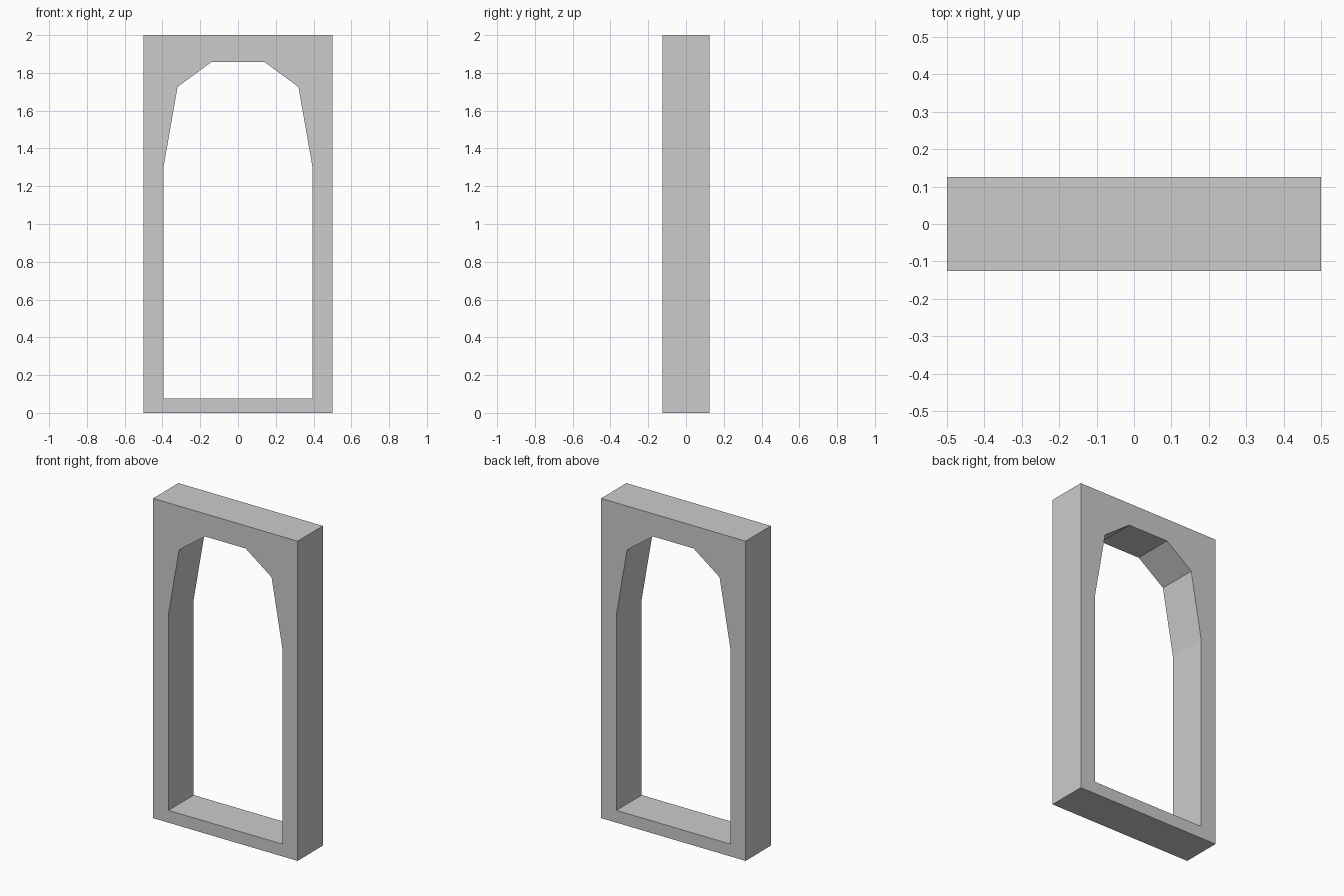
import bpy, bmesh

if "Cube" in bpy.data.objects:
    bpy.data.objects.remove(bpy.data.objects["Cube"])

DEPTH = 0.25

# Outer rectangle and the right half of the arched opening, as (x, z)
outer = [(0.5, 0), (0.5, 2), (-0.5, 2), (-0.5, 0)]
half_arch = [(0.394, 0.077), (0.394, 1.303), (0.32, 1.726), (0.14, 1.858)]
opening = half_arch + [(-x, z) for x, z in reversed(half_arch)]


def add_loop(bm, points):
    """Closed loop of edges on the front plane."""
    verts = [bm.verts.new((x, -DEPTH / 2, z)) for x, z in points]
    return [bm.edges.new((v, verts[(i + 1) % len(verts)])) for i, v in enumerate(verts)]


# Front face with the opening left empty
bm = bmesh.new()
edges = add_loop(bm, outer) + add_loop(bm, opening)
bmesh.ops.triangle_fill(bm, use_beauty=True, use_dissolve=False, edges=edges)

# Extrude to the full wall thickness
result = bmesh.ops.extrude_face_region(bm, geom=bm.faces[:], use_keep_orig=True)
back = [g for g in result["geom"] if isinstance(g, bmesh.types.BMVert)]
bmesh.ops.translate(bm, verts=back, vec=(0, DEPTH, 0))
bmesh.ops.recalc_face_normals(bm, faces=bm.faces[:])

mesh = bpy.data.meshes.new("arched_door_frame")
bm.to_mesh(mesh)
bm.free()
frame = bpy.data.objects.new("arched_door_frame", mesh)
bpy.context.collection.objects.link(frame)
